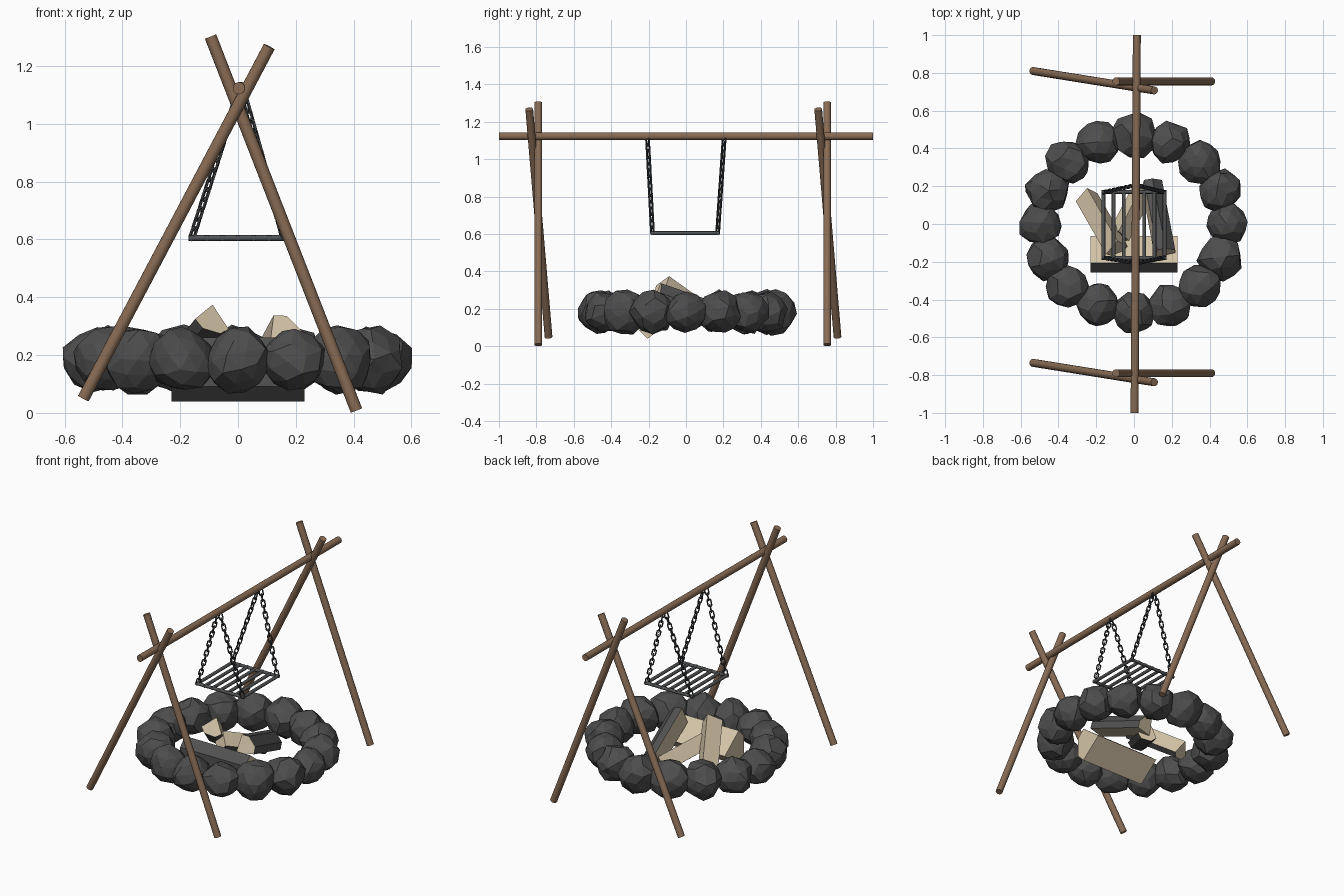
import bpy, bmesh, math, random
from mathutils import Vector, Matrix

if "Cube" in bpy.data.objects:
    bpy.data.objects.remove(bpy.data.objects["Cube"])

random.seed(7)


def material(name, col):
    m = bpy.data.materials.new(name)
    m.diffuse_color = (*col, 1)
    m.use_nodes = True
    m.node_tree.nodes["Principled BSDF"].inputs["Base Color"].default_value = m.diffuse_color
    return m


WOOD = material("brown wood", (0.25, 0.15, 0.09))
SPLIT = material("pale split wood", (0.66, 0.55, 0.39))
BARK = material("charred bark", (0.085, 0.085, 0.085))
STONE = material("grey stone", (0.075, 0.075, 0.075))
IRON = material("dark iron", (0.05, 0.055, 0.06))
GRATE = material("grate steel", (0.085, 0.088, 0.092))


def finish(bm, name, *mats):
    bmesh.ops.recalc_face_normals(bm, faces=bm.faces[:])
    me = bpy.data.meshes.new(name)
    bm.to_mesh(me)
    bm.free()
    for m in mats:
        me.materials.append(m)
    ob = bpy.data.objects.new(name, me)
    bpy.context.collection.objects.link(ob)
    return ob


def add_rod(bm, a, b, r, sides=16):
    a, b = Vector(a), Vector(b)
    d = b - a
    mat = Matrix.Translation((a + b) / 2) @ d.to_track_quat('Z', 'Y').to_matrix().to_4x4()
    res = bmesh.ops.create_cone(bm, cap_ends=True, segments=sides, radius1=r,
                                radius2=r, depth=d.length, matrix=mat)
    for f in {f for v in res["verts"] for f in v.link_faces}:
        f.smooth = len(f.verts) == 4


def rod(name, a, b, r, mat):
    bm = bmesh.new()
    add_rod(bm, a, b, r)
    return finish(bm, name, mat)


# crossed support poles at each end, and the crossbar on top
for end, dy in (("front", 0), ("back", 1.545)):
    rod(end + "_left_pole", (-0.535, -0.735 + dy, 0.05), (0.108, -0.838 + dy, 1.267), 0.021, WOOD)
    rod(end + "_right_pole", (0.41, -0.79 + dy, 0.008), (-0.095, -0.79 + dy, 1.302), 0.021, WOOD)
rod("crossbar", (0.003, -1, 1.123), (0.015, 1, 1.123), 0.021, WOOD)

# cooking grate: two end rods carrying seven bars
bm = bmesh.new()
for y in (-0.18, 0.17):
    add_rod(bm, (-0.172, y, 0.605), (0.172, y, 0.605), 0.01, 12)
for i in range(7):
    x = -0.162 + i * 0.054
    add_rod(bm, (x, -0.188, 0.605), (x, 0.178, 0.605), 0.01, 12)
finish(bm, "grate", GRATE)


def add_link(bm, mat, half=0.012, r=0.011, wire=0.0042, n=16, k=6):
    """Oval chain link lying in the local XZ plane, long along Z."""
    rings = []
    for i in range(n):
        t = 2 * math.pi * (i + 0.5) / n
        out = Vector((math.cos(t), 0, math.sin(t)))
        c = out * r + Vector((0, 0, math.copysign(half, out.z)))
        rings.append([bm.verts.new(mat @ (c + wire * (math.cos(s) * out + Vector((0, math.sin(s), 0)))))
                      for s in (2 * math.pi * j / k for j in range(k))])
    for i in range(n):
        a, b = rings[i], rings[(i + 1) % n]
        for j in range(k):
            bm.faces.new((a[j], b[j], b[(j + 1) % k], a[(j + 1) % k])).smooth = True


# four chains from the crossbar down to the grate corners
for sx, side in ((-1, "left"), (1, "right")):
    for top_y, low_y, end in ((-0.205, -0.18, "front"), (0.203, 0.17, "back")):
        bm = bmesh.new()
        a, b = Vector((0.009 + 0.012 * sx, top_y, 1.095)), Vector((0.155 * sx, low_y, 0.62))
        d = b - a
        q = d.to_track_quat('Z', 'Y').to_matrix().to_4x4()
        count = 15
        for i in range(count):
            turn = Matrix.Rotation(math.radians(45 + 90 * (i % 2)), 4, 'Z')
            add_link(bm, Matrix.Translation(a + d * i / (count - 1)) @ q @ turn)
        finish(bm, f"{end}_{side}_chain", IRON)

# ring of sixteen rough stones
for i in range(16):
    t = 2 * math.pi * i / 16
    bm = bmesh.new()
    bmesh.ops.create_icosphere(bm, subdivisions=2, radius=1)
    spin = Matrix.Rotation(random.uniform(0, 6.28), 3, Vector((random.random(), random.random(), 1)))
    size = Vector((0.118, 0.118, 0.116)) * random.uniform(0.96, 1.05)
    c = Vector((0.495 * math.cos(t), 0.468 * math.sin(t), 0.182))
    for v in bm.verts:
        p = spin @ (v.co * random.uniform(0.88, 1.07))
        v.co = c + Vector((p.x * size.x, p.y * size.y, p.z * size.z))
    bmesh.ops.dissolve_limit(bm, angle_limit=math.radians(9), verts=bm.verts[:], edges=bm.edges[:])
    finish(bm, f"stone_{i + 1}", STONE)

# split log: wedge section, three bark faces and two pale split faces
PROFILE = [(-0.09, 0), (0.02, 0.085), (0.06, 0.045), (0.06, -0.045), (0.02, -0.085)]


def log(name, a, b, bark_dir, scale):
    a, b = Vector(a), Vector(b)
    axis = (b - a).normalized()
    u = Vector(bark_dir)
    u = (u - axis * u.dot(axis)).normalized()
    w = axis.cross(u)
    bm = bmesh.new()
    ends = [[bm.verts.new(p + (u * x + w * y) * scale) for x, y in PROFILE] for p in (a, b)]
    for ring in ends:
        bm.faces.new(ring)
    for j in range(5):
        k = (j + 1) % 5
        f = bm.faces.new((ends[0][j], ends[0][k], ends[1][k], ends[1][j]))
        f.material_index = 1 if j in (1, 2, 3) else 0
    finish(bm, name, SPLIT, BARK)


log("front_log", (-0.23, -0.18, 0.15), (0.23, -0.18, 0.15), (0, -1, 0), 1.3)
log("left_log", (-0.25, 0.15, 0.12), (-0.09, -0.13, 0.32), (-0.3, 0, -1), 0.75)
log("right_log", (0.09, 0.22, 0.15), (0.16, -0.15, 0.28), (0.7, 0, 0.7), 0.8)
log("middle_log", (0.05, 0.19, 0.12), (-0.08, -0.06, 0.21), (0.2, 0, -1), 0.7)
